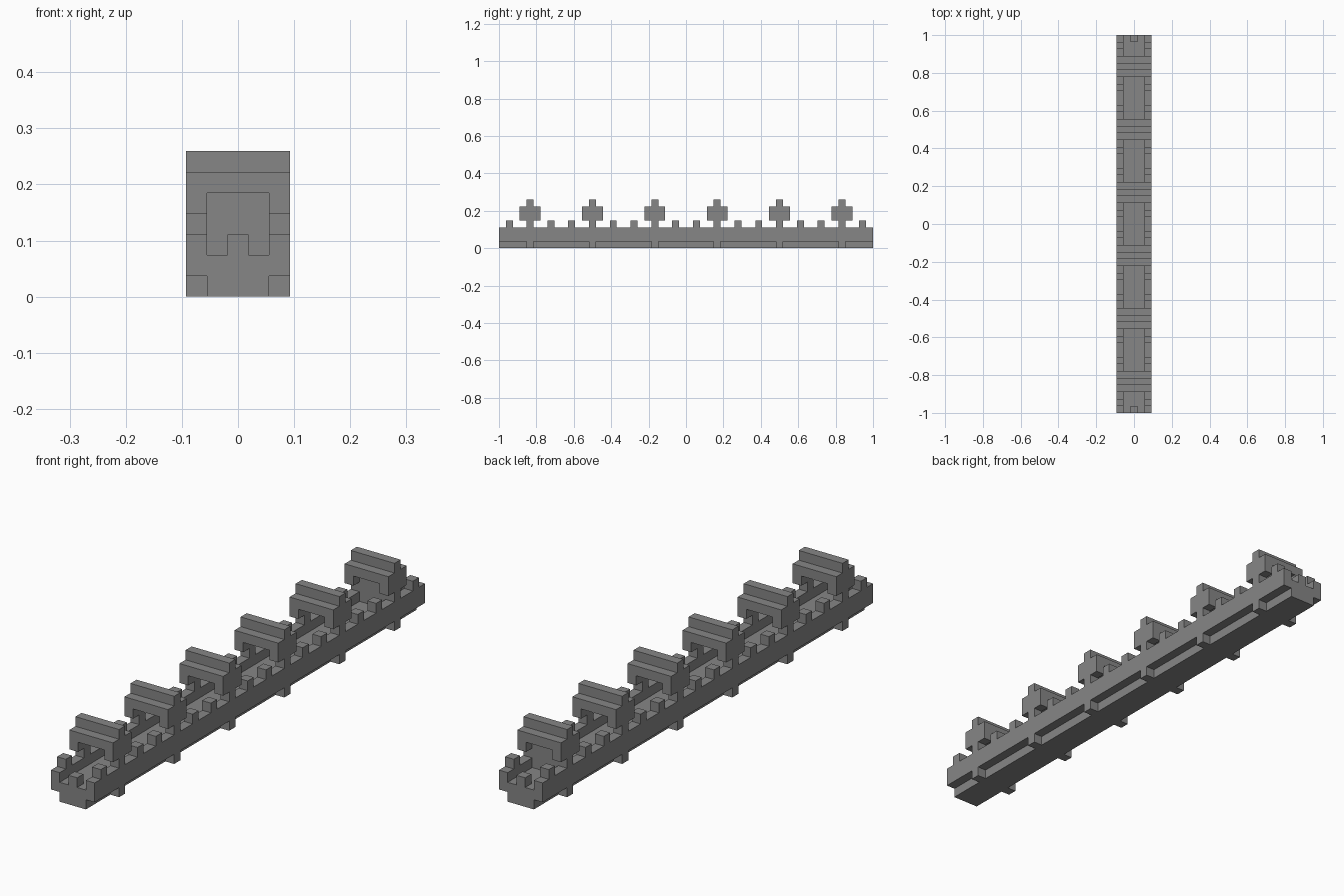
import bpy
import bmesh
from mathutils import Vector

if "Cube" in bpy.data.objects:
    bpy.data.objects.remove(bpy.data.objects["Cube"], do_unlink=True)

U = 2 / 54          # one block
BAY = 9             # blocks per repeated bay
BAYS = 6
LENGTH = BAY * BAYS

stone = bpy.data.materials.new("grey stone")
stone.use_nodes = True
grey = (0.24, 0.24, 0.24, 1)
stone.diffuse_color = grey
stone.node_tree.nodes["Principled BSDF"].inputs["Base Color"].default_value = grey


def finish(bm, name):
    bmesh.ops.recalc_face_normals(bm, faces=bm.faces)
    mesh = bpy.data.meshes.new(name)
    bm.to_mesh(mesh)
    bm.free()
    mesh.materials.append(stone)
    obj = bpy.data.objects.new(name, mesh)
    bpy.context.collection.objects.link(obj)
    return obj


def extrude_profile(name, half, y, depth):
    """Mirror a half outline (x, z) in blocks and extrude it along y."""
    outline = half + [(-x, z) for x, z in reversed(half)]
    bm = bmesh.new()
    face = bm.faces.new([bm.verts.new((x * U, (y - depth / 2) * U, z * U))
                         for x, z in outline])
    ext = bmesh.ops.extrude_face_region(bm, geom=[face])
    verts = [v for v in ext["geom"] if isinstance(v, bmesh.types.BMVert)]
    bmesh.ops.translate(bm, verts=verts, vec=(0, depth * U, 0))
    return finish(bm, name)


def block(name, centre, size):
    bm = bmesh.new()
    bmesh.ops.create_cube(bm, size=1)
    for v in bm.verts:
        v.co = Vector([(c + p * s) * U for c, p, s in zip(centre, v.co, size)])
    return finish(bm, name)


# Wall: narrow foot, wide body, sunken walkway between low parapets
extrude_profile("wall", [(1.5, 0), (1.5, 1), (2.5, 1), (2.5, 3), (1.5, 3), (1.5, 2)],
                0, LENGTH)

# Small block closing each end of the walkway
for end, side in (("front", -1), ("back", 1)):
    block(end + "_end_block", (0, side * (LENGTH - 1) / 2, 2.5), (1, 1, 1))

for i in range(BAYS):
    y = (i + 0.5) * BAY - LENGTH / 2
    n = str(i + 1)

    # Gate: arched lintel with a ridge on top
    extrude_profile("gate_lintel_" + n,
                    [(1.5, 5), (1.5, 4), (2.5, 4), (2.5, 6)], y, 3)
    block("gate_ridge_" + n, (0, y, 6.5), (5, 1, 1))

    # Posts, buttresses and merlons on both sides
    for side, x in (("right", -2), ("left", 2)):
        block(f"{side}_post_{n}", (x, y, 3.5), (1, 1, 1))
        block(f"{side}_buttress_{n}", (x, y, 0.5), (1, 1, 1))
        for place, dy in (("front", -3), ("back", 3)):
            block(f"{side}_{place}_merlon_{n}", (x, y + dy, 3.5), (1, 1, 1))

# Wall closing the rearmost gate
block("closed_gate_panel", (0, (LENGTH - BAY) / 2, 3.5), (3, 1, 3))
